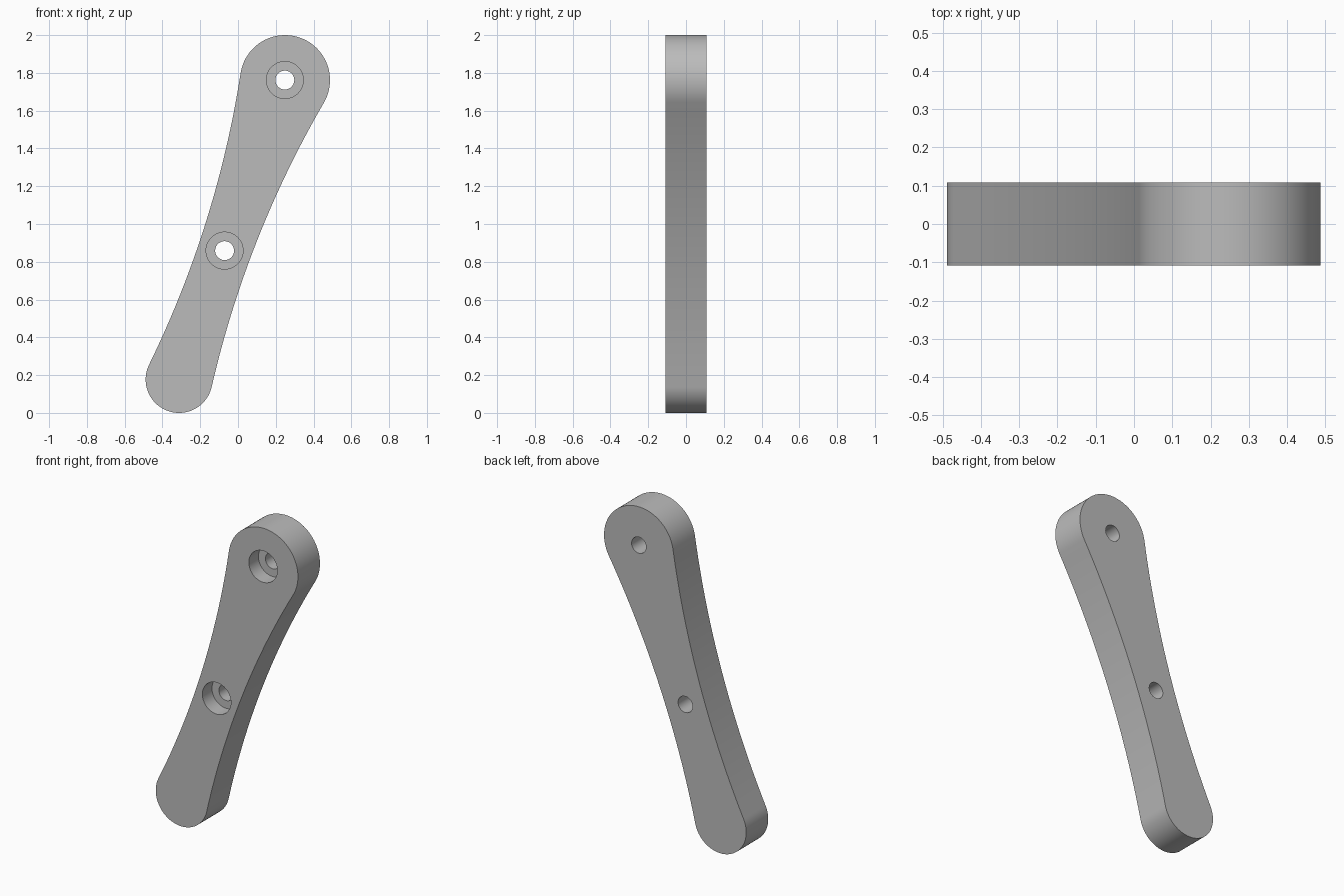
import bpy, bmesh
from math import atan2, cos, sin, pi, sqrt
from mathutils import Vector

if "Cube" in bpy.data.objects:
    bpy.data.objects.remove(bpy.data.objects["Cube"])

HALF = 0.108                                    # half thickness
TOP, TOP_R = Vector((0.249, 1.762)), 0.238      # large rounded end
LOW, LOW_R = Vector((-0.312, 0.177)), 0.177     # small rounded end
WAIST_R = 5.4                                   # concave side radius
BORES = [(0.248, 1.762), (-0.071, 0.859)]
BORE_R, SINK_R, SINK_DEPTH = 0.05, 0.098, 0.094

grey = bpy.data.materials.new("plain grey")
grey.use_nodes = True
colour = (0.5, 0.5, 0.5, 1)
grey.diffuse_color = colour
grey.node_tree.nodes["Principled BSDF"].inputs["Base Color"].default_value = colour


def arc(centre, radius, start, end, steps):
    """Points along an arc, both ends included."""
    angles = [start + (end - start) * i / steps for i in range(steps + 1)]
    return [centre + radius * Vector((cos(a), sin(a))) for a in angles]


def angle(v):
    return atan2(v.y, v.x)


def waist_centre(side):
    """Centre of the circle touching both rounded ends on one side."""
    axis = TOP - LOW
    d = axis.length
    axis.normalize()
    a, b = WAIST_R + LOW_R, WAIST_R + TOP_R
    along = (a * a - b * b + d * d) / (2 * d)
    out = Vector((axis.y, -axis.x)) * side
    return LOW + axis * along + out * sqrt(a * a - along * along)


def prism(name, outline, y0, y1):
    """Extrude an x-z outline from y0 to y1."""
    bm = bmesh.new()
    face = bm.faces.new([bm.verts.new((p.x, y0, p.y)) for p in outline])
    new = bmesh.ops.extrude_face_region(bm, geom=[face])["geom"]
    moved = [v for v in new if isinstance(v, bmesh.types.BMVert)]
    bmesh.ops.translate(bm, verts=moved, vec=(0, y1 - y0, 0))
    bmesh.ops.recalc_face_normals(bm, faces=bm.faces)
    mesh = bpy.data.meshes.new(name)
    bm.to_mesh(mesh)
    bm.free()
    obj = bpy.data.objects.new(name, mesh)
    bpy.context.collection.objects.link(obj)
    mesh.materials.append(grey)
    return obj


# Arm outline: two rounded ends joined by concave sides
right, left = waist_centre(1), waist_centre(-1)
top_r, top_l = angle(right - TOP), angle(left - TOP) % (2 * pi)
low_r, low_l = angle(right - LOW) % (2 * pi), angle(left - LOW) % (2 * pi)
outline = arc(TOP, TOP_R, top_r, top_l, 48)
outline += arc(left, WAIST_R, angle(TOP - left), angle(LOW - left), 24)[1:-1]
outline += arc(LOW, LOW_R, low_l, low_r if low_r > low_l else low_r + 2 * pi, 48)
outline += arc(right, WAIST_R, angle(LOW - right) % (2 * pi),
               angle(TOP - right) % (2 * pi), 24)[1:-1]
arm = prism("lever_arm", outline, -HALF, HALF)

# Stepped screw holes, wide at the front
cutters = []
for pos in BORES:
    for radius, back in ((SINK_R, SINK_DEPTH - HALF), (BORE_R, HALF + 0.1)):
        ring = arc(Vector(pos), radius, 0, 2 * pi, 48)[:-1]
        cutter = prism("hole_cutter", ring, -HALF - 0.1, back)
        cutter.hide_render = True
        cutters.append(cutter)
        cut = arm.modifiers.new("hole", "BOOLEAN")
        cut.operation, cut.solver, cut.object = "DIFFERENCE", "EXACT", cutter

bpy.ops.object.select_all(action="DESELECT")
arm.select_set(True)
bpy.context.view_layer.objects.active = arm
for modifier in list(arm.modifiers):
    bpy.ops.object.modifier_apply(modifier=modifier.name)
for cutter in cutters:
    bpy.data.objects.remove(cutter)
bpy.ops.object.shade_smooth_by_angle(angle=pi / 6)
